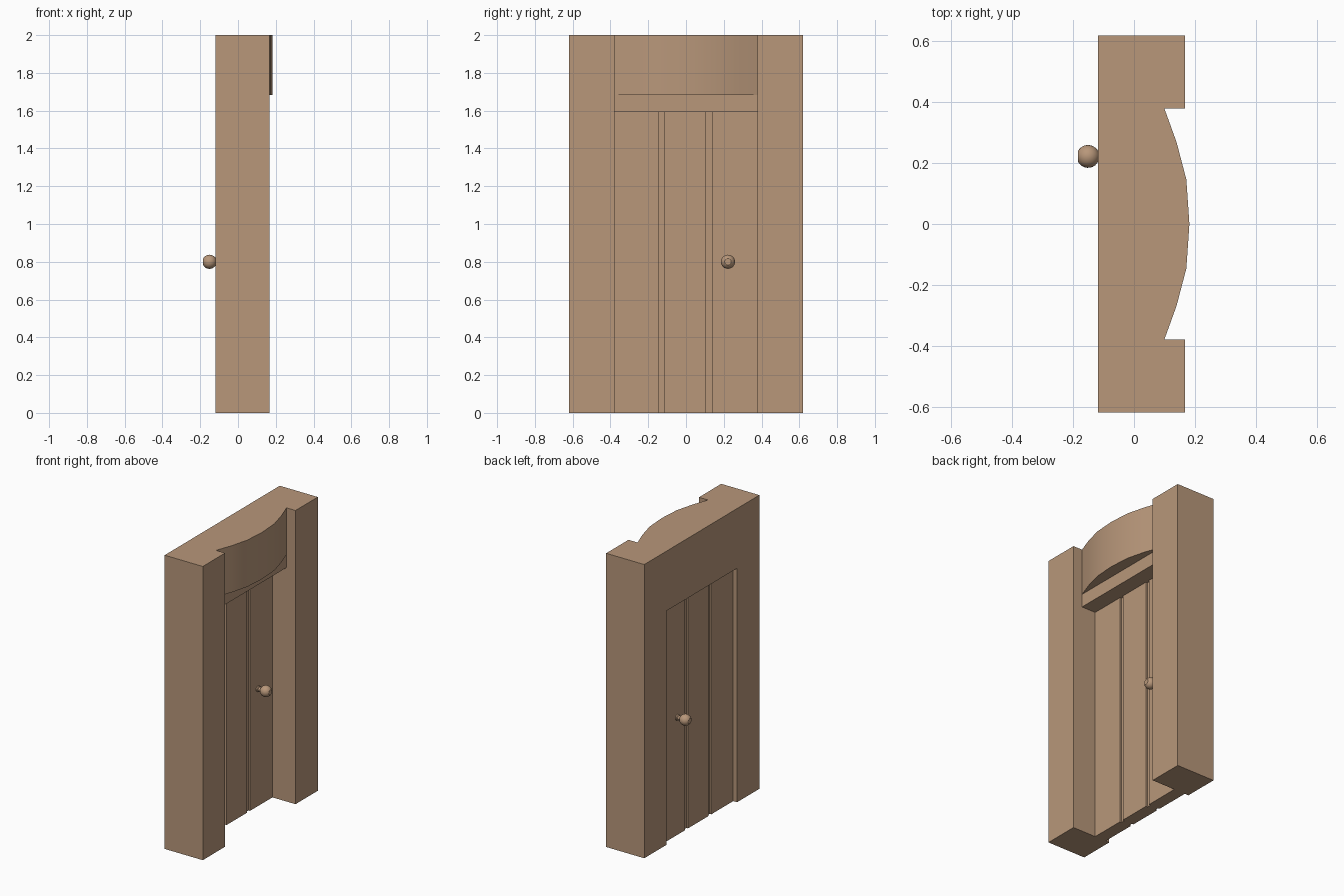
import bpy, bmesh, math
from mathutils import Matrix

if "Cube" in bpy.data.objects:
    bpy.data.objects.remove(bpy.data.objects["Cube"])

wood = bpy.data.materials.new("tan_wood")
wood.diffuse_color = (0.48, 0.31, 0.195, 1)
wood.use_nodes = True
wood.node_tree.nodes["Principled BSDF"].inputs["Base Color"].default_value = wood.diffuse_color


def add_object(name, bm):
    bmesh.ops.recalc_face_normals(bm, faces=bm.faces[:])
    me = bpy.data.meshes.new(name)
    bm.to_mesh(me)
    bm.free()
    me.materials.append(wood)
    ob = bpy.data.objects.new(name, me)
    bpy.context.collection.objects.link(ob)
    return ob


def extrude_plan(name, plan, z0, z1):
    """Extrude a closed (x, y) outline from z0 to z1."""
    bm = bmesh.new()
    face = bm.faces.new([bm.verts.new((x, y, z0)) for x, y in plan])
    out = bmesh.ops.extrude_face_region(bm, geom=[face])
    verts = [g for g in out["geom"] if isinstance(g, bmesh.types.BMVert)]
    bmesh.ops.translate(bm, verts=verts, vec=(0, 0, z1 - z0))
    return add_object(name, bm)


def rect(x0, x1, y):
    return [(x0, -y), (x1, -y), (x1, y), (x0, y)]


def activate(ob):
    bpy.ops.object.select_all(action='DESELECT')
    ob.select_set(True)
    bpy.context.view_layer.objects.active = ob


BACK, POST, LINTEL = -0.119, 0.168, 0.10
HALF_W, OPEN_W, OPEN_H, CANOPY_Z = 0.619, 0.379, 1.593, 1.682

# Frame: plan with two posts and the bowed canopy between them
bow = [(LINTEL, OPEN_W), (0.140, 0.268), (0.172, 0.146), (0.182, 0)]
half = [(BACK, HALF_W), (POST, HALF_W), (POST, OPEN_W)] + bow
plan = half + [(x, -y) for x, y in reversed(half[:-1])]
frame = extrude_plan("door_frame", plan, 0, 2)

# Cut the space under the canopy, then the doorway
cutters = [extrude_plan("niche_cutter", rect(LINTEL, 0.4, OPEN_W), -0.1, CANOPY_Z),
           extrude_plan("doorway_cutter", rect(-0.4, 0.4, OPEN_W), -0.1, OPEN_H)]
activate(frame)
for c in cutters:
    c.hide_render = True
    mod = frame.modifiers.new("cut", 'BOOLEAN')
    mod.operation, mod.solver, mod.object = 'DIFFERENCE', 'EXACT', c
    bpy.ops.object.modifier_apply(modifier=mod.name)
for c in cutters:
    bpy.data.objects.remove(c)
bpy.ops.object.shade_smooth_by_angle(angle=math.radians(25))

# Door: three planks with grooves on both faces
MID, THICK, GROOVE = -0.048, 0.042, 0.012
side = [(THICK, -OPEN_W)]
for a, b in ((-0.143, -0.114), (0.107, 0.137)):
    side += [(THICK, a), (THICK - GROOVE, a), (THICK - GROOVE, b), (THICK, b)]
side.append((THICK, OPEN_W))
outline = [(MID + x, y) for x, y in side] + [(MID - x, y) for x, y in reversed(side)]
extrude_plan("plank_door", outline, 0, OPEN_H)

# Knobs: turned profile (distance from door, radius), one on each face
R, CENTRE = 0.0375, 0.061
profile = [(0, 0), (0, 0.02), (0.008, 0.02), (0.012, 0.014)]
for i in range(10):
    t = math.radians(158 - i * 14.5)
    profile.append((CENTRE + R * math.cos(t), R * math.sin(t)))
profile.append((profile[-1][0], 0))
for sign, name in ((1, "front_knob"), (-1, "rear_knob")):
    bm = bmesh.new()
    pts = [bm.verts.new((d, 0, r)) for d, r in profile]
    edges = [bm.edges.new(p) for p in zip(pts, pts[1:])]
    bmesh.ops.spin(bm, geom=pts + edges, cent=(0, 0, 0), axis=(1, 0, 0),
                   angle=math.tau, steps=24)
    bmesh.ops.remove_doubles(bm, verts=bm.verts[:], dist=0.0001)
    bm.transform(Matrix.Translation((MID + sign * THICK, 0.222, 0.80))
                 @ Matrix.Diagonal((sign, 1, 1, 1)))
    activate(add_object(name, bm))
    bpy.ops.object.shade_smooth_by_angle(angle=math.radians(30))
